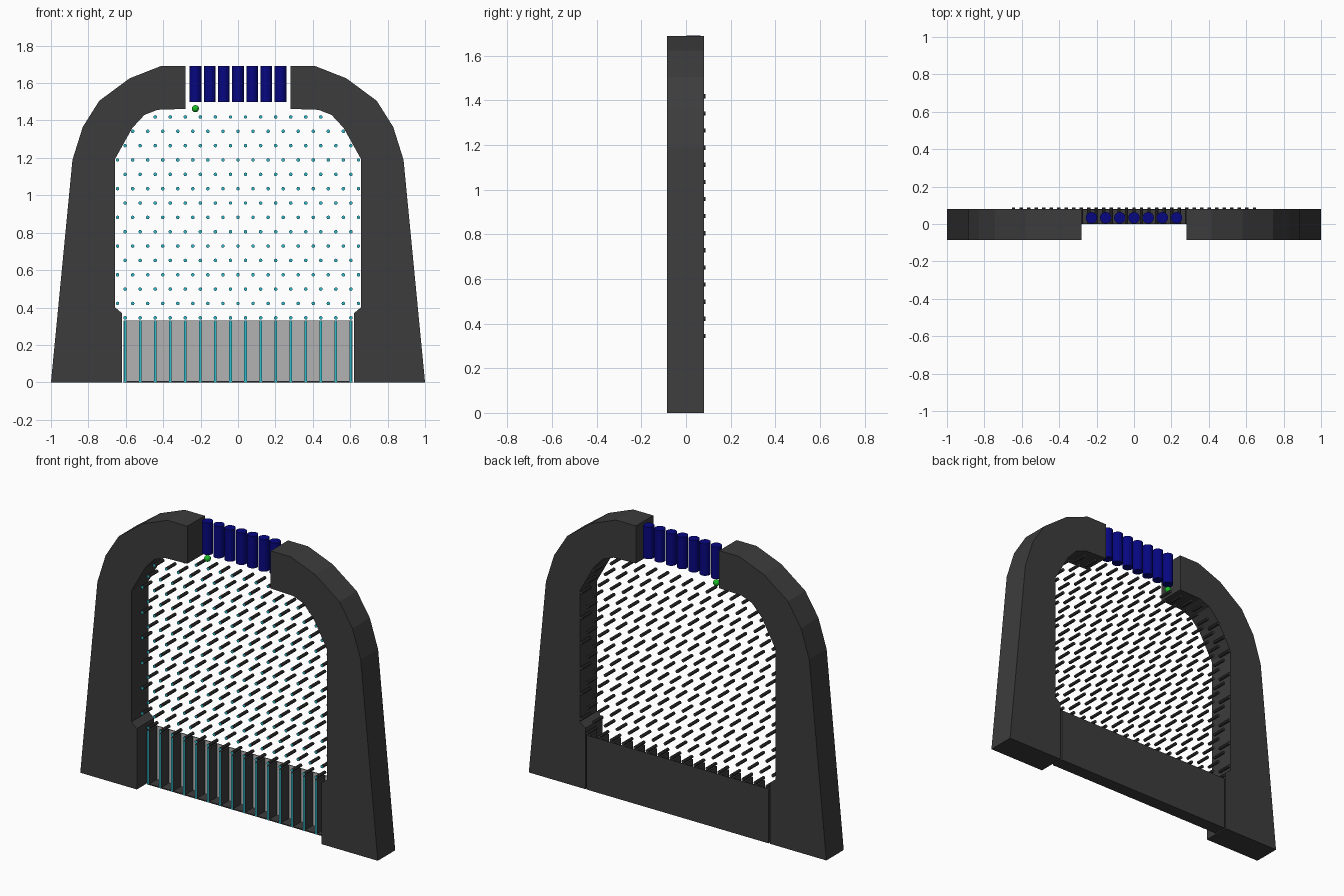
import bpy, bmesh
from mathutils import Matrix, Vector

if "Cube" in bpy.data.objects:
    bpy.data.objects.remove(bpy.data.objects["Cube"])


def material(name, rgb):
    m = bpy.data.materials.new(name)
    m.diffuse_color = (*rgb, 1)
    m.use_nodes = True
    m.node_tree.nodes["Principled BSDF"].inputs["Base Color"].default_value = m.diffuse_color
    return m


DARK = material("dark_grey", (0.045, 0.045, 0.045))
CYAN = material("cyan", (0.03, 0.5, 0.6))
NAVY = material("navy", (0.002, 0.002, 0.22))
GREEN = material("green", (0.01, 0.5, 0.02))
PALE = material("pale_grey", (0.45, 0.45, 0.45))


def finish(name, bm, mats, front_slot=False):
    """Make an object; with front_slot the faces towards -y use the second material."""
    bmesh.ops.recalc_face_normals(bm, faces=bm.faces)
    if front_slot:
        for f in bm.faces:
            f.material_index = 1 if f.normal.y < -0.9 else 0
    me = bpy.data.meshes.new(name)
    bm.to_mesh(me)
    bm.free()
    for m in mats:
        me.materials.append(m)
    ob = bpy.data.objects.new(name, me)
    bpy.context.collection.objects.link(ob)
    return ob


def add_box(bm, x0, x1, y0, y1, z0, z1):
    mat = Matrix.Translation(((x0 + x1) / 2, (y0 + y1) / 2, (z0 + z1) / 2))
    mat = mat @ Matrix.Diagonal((x1 - x0, y1 - y0, z1 - z0, 1))
    bmesh.ops.create_cube(bm, size=1, matrix=mat)


def add_cylinder(bm, center, radius, length, sides, along_y=False):
    mat = Matrix.Translation(center)
    if along_y:
        mat = mat @ Matrix.Rotation(1.5707963, 4, 'X')
    bmesh.ops.create_cone(bm, cap_ends=True, segments=sides, radius1=radius,
                          radius2=radius, depth=length, matrix=mat)


# Arched frame, one profile extruded per side
PROFILE = [(1.0, 0), (0.885, 1.19), (0.83, 1.365), (0.742, 1.505), (0.58, 1.625),
           (0.415, 1.69), (0.28, 1.69), (0.28, 1.462), (0.43, 1.457), (0.50, 1.43),
           (0.565, 1.36), (0.657, 1.195), (0.657, 0.40), (0.62, 0.37), (0.62, 0)]
FRONT, BACK = -0.086, 0.081
for side, label in ((-1, "left"), (1, "right")):
    bm = bmesh.new()
    face = bm.faces.new([bm.verts.new((side * x, FRONT, z)) for x, z in PROFILE])
    ext = bmesh.ops.extrude_face_region(bm, geom=[face])
    verts = [v for v in ext["geom"] if isinstance(v, bmesh.types.BMVert)]
    bmesh.ops.translate(bm, verts=verts, vec=(0, BACK - FRONT, 0))
    finish(label + "_frame", bm, [DARK])

# Staggered pins with coloured front tips
STEP = 0.0805
counts = [16, 17] * 6 + [16, 15, 12]
bm = bmesh.new()
for row, n in enumerate(counts):
    for i in range(n):
        pos = Vector(((i - (n - 1) / 2) * STEP, 0.0435, 0.345 + 0.0767 * row))
        add_cylinder(bm, pos, 0.0095, 0.087, 10, True)
finish("pins", bm, [DARK, CYAN], True)

# Bin dividers with coloured front edges
bm = bmesh.new()
for i in range(16):
    x = (i - 7.5) * STEP
    add_box(bm, x - 0.007, x + 0.007, 0, 0.077, 0, 0.33)
finish("bin_dividers", bm, [DARK, CYAN], True)

# Bin back panel and floor
bm = bmesh.new()
add_box(bm, -0.611, 0.611, 0.076, BACK, 0, 0.33)
finish("bin_back_panel", bm, [DARK, PALE], True)
bm = bmesh.new()
add_box(bm, -0.611, 0.611, 0.001, 0.078, 0, 0.006)
finish("bin_floor", bm, [DARK])

# Row of drop tubes
for i in range(7):
    bm = bmesh.new()
    add_cylinder(bm, ((i - 3) * 0.0757, 0.033, 1.595), 0.031, 0.194, 16)
    finish("drop_tube_%d" % (i + 1), bm, [NAVY])

# Ball below the first tube
bm = bmesh.new()
bmesh.ops.create_uvsphere(bm, u_segments=16, v_segments=10, radius=0.019,
                          matrix=Matrix.Translation((-0.228, 0.033, 1.463)))
for f in bm.faces:
    f.smooth = True
finish("ball", bm, [GREEN])
